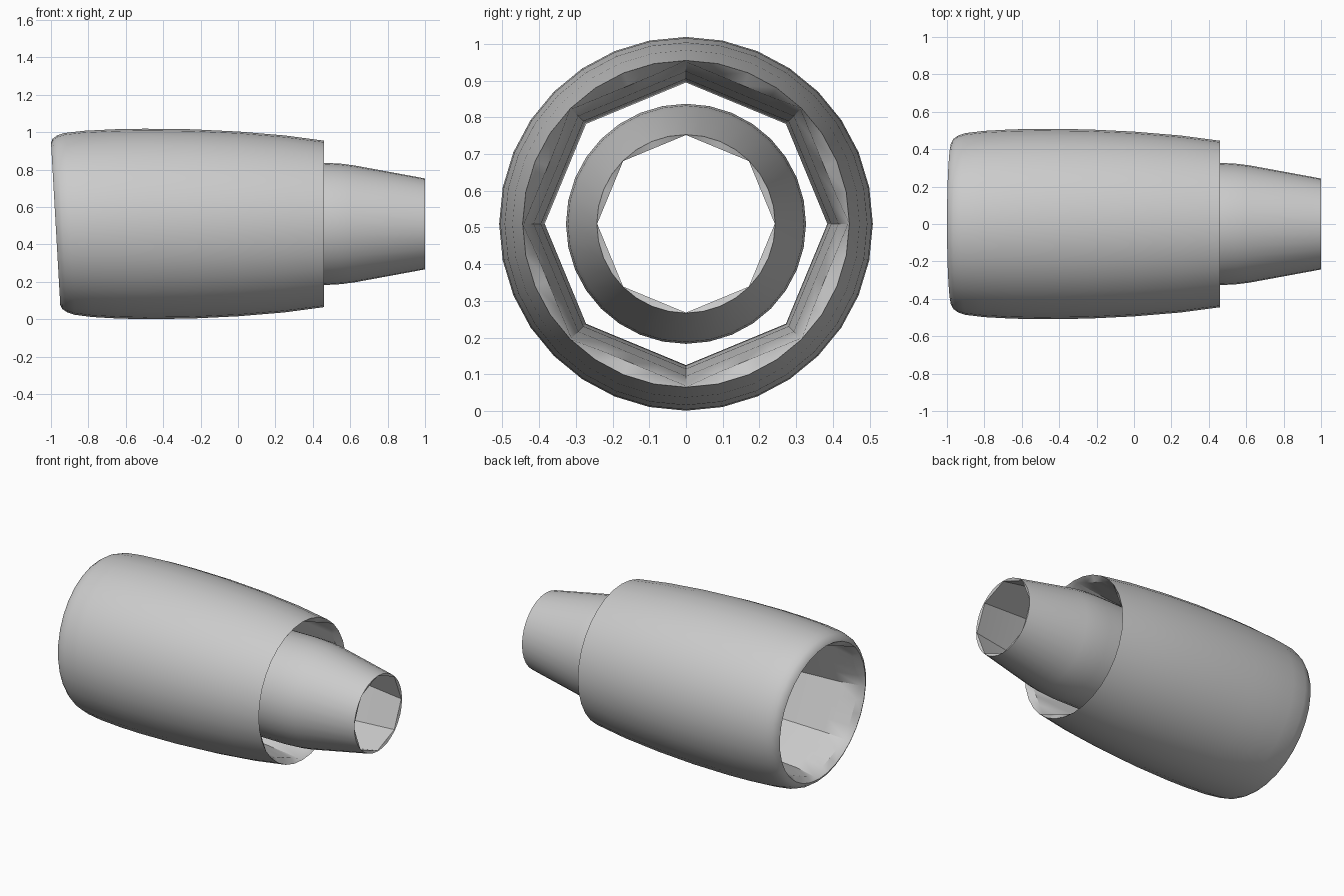
import bpy, bmesh, math

if "Cube" in bpy.data.objects:
    bpy.data.objects.remove(bpy.data.objects["Cube"], do_unlink=True)

AXIS_Z = 0.51
SIDES = 32
TILT = 0.057

metal = bpy.data.materials.new("plain grey metal")
metal.use_nodes = True
grey = (0.6, 0.6, 0.6, 1)
metal.diffuse_color = grey
metal.node_tree.nodes["Principled BSDF"].inputs["Base Color"].default_value = grey


def ring(bm, x, r, faceted):
    """One cross-section, round or eight-sided, leaning near the inlet."""
    lean = TILT * min(1, max(0, (-0.5 - x) / 0.4))
    verts = []
    for i in range(SIDES):
        a = math.tau * i / SIDES
        rad = r
        if faceted:
            half = math.pi / 8
            rad *= math.cos(half) / math.cos(a % (2 * half) - half)
        z = rad * math.sin(a)
        verts.append(bm.verts.new((x - lean * z, rad * math.cos(a), AXIS_Z + z)))
    return verts


def double_tube(name, outer, inner):
    """Round outer skin joined at both ends to an eight-sided liner."""
    bm = bmesh.new()
    rings = [ring(bm, x, r, False) for x, r in outer]
    rings += [ring(bm, x, r, True) for x, r in inner]
    for k, a in enumerate(rings):
        b = rings[(k + 1) % len(rings)]
        for i in range(SIDES):
            j = (i + 1) % SIDES
            bm.faces.new((a[i], a[j], b[j], b[i]))
    bmesh.ops.recalc_face_normals(bm, faces=bm.faces)
    mesh = bpy.data.meshes.new(name)
    bm.to_mesh(mesh)
    bm.free()
    mesh.materials.append(metal)
    obj = bpy.data.objects.new(name, mesh)
    bpy.context.collection.objects.link(obj)
    bpy.ops.object.select_all(action="DESELECT")
    obj.select_set(True)
    bpy.context.view_layer.objects.active = obj
    bpy.ops.object.shade_smooth_by_angle(angle=math.radians(30))
    return obj


# Outer cowling, inlet to fan exit
double_tube(
    "engine_cowling",
    [(-0.975, 0.435), (-0.965, 0.455), (-0.94, 0.473), (-0.9, 0.486),
     (-0.8, 0.498), (-0.65, 0.506), (-0.5, 0.509), (-0.25, 0.506),
     (0, 0.494), (0.25, 0.473), (0.46, 0.445)],
    [(0.43, 0.441), (0.2, 0.415), (-0.1, 0.395), (-0.5, 0.385),
     (-0.8, 0.405), (-0.94, 0.43)])

# Core exhaust nozzle
double_tube(
    "exhaust_nozzle",
    [(0.25, 0.325), (0.46, 0.327), (0.55, 0.322), (0.62, 0.313), (1, 0.243)],
    [(0.995, 0.242), (0.6, 0.31), (0.25, 0.32)])
